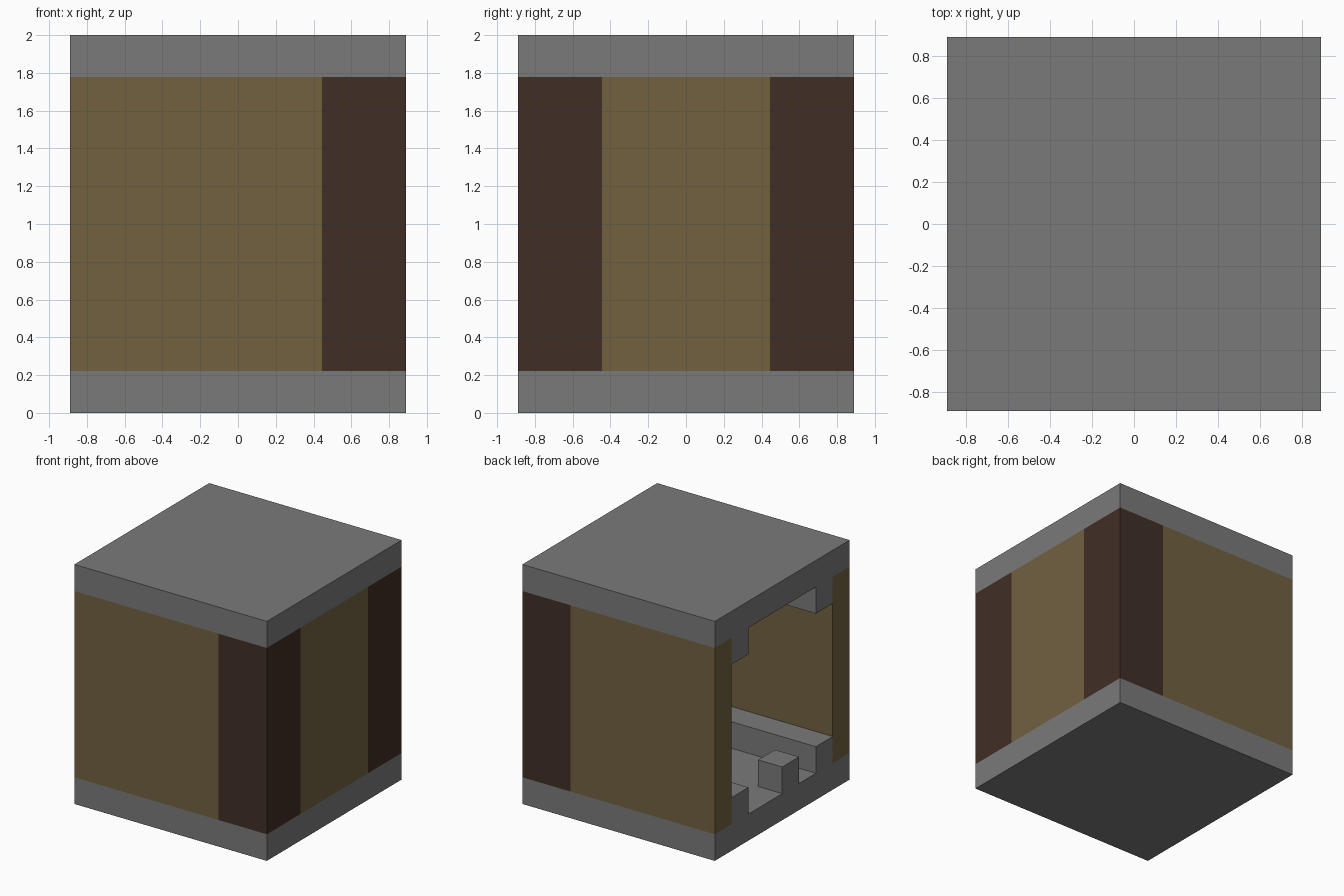
import bpy

cube = bpy.data.objects.get("Cube")
if cube:
    bpy.data.objects.remove(cube, do_unlink=True)

U = 2 / 18  # one block unit; the model is 16 x 16 x 18 units


def material(name, color):
    mat = bpy.data.materials.new(name)
    mat.use_nodes = True
    mat.diffuse_color = (*color, 1)
    mat.node_tree.nodes["Principled BSDF"].inputs["Base Color"].default_value = (*color, 1)
    return mat


stone = material("grey stone", (0.195, 0.195, 0.195))
plank = material("tan wood", (0.167, 0.119, 0.051))
timber = material("dark wood", (0.051, 0.028, 0.019))


def box(name, x, y, z, mat):
    """Box spanning the given (low, high) ranges in block units."""
    spans = (x, y, z)
    bpy.ops.mesh.primitive_cube_add(size=1, location=[(a + b) / 2 * U for a, b in spans])
    obj = bpy.context.object
    obj.name = name
    obj.scale = [(b - a) * U for a, b in spans]
    bpy.ops.object.transform_apply(location=False, rotation=False, scale=True)
    obj.data.materials.append(mat)
    return obj


FULL = (-8, 8)
WALL = (2, 16)

# Floor and roof slabs
box("floor_slab", FULL, FULL, (0, 2), stone)
box("roof_slab", FULL, FULL, (16, 18), stone)

# Front and back: wall, corner pillar, and ledges along floor and roof
for label, s in (("front", -1), ("back", 1)):
    def side(a, b):
        return tuple(sorted((s * a, s * b)))

    box(label + "_wall", (-8, 4), side(6, 8), WALL, plank)
    box(label + "_pillar", (4, 8), side(4, 8), WALL, timber)
    box(label + "_floor_ledge", (-8, 4), side(4, 6), (2, 4), stone)
    box(label + "_roof_ledge", (-8, 4), side(4, 6), (14, 16), stone)

# Closed left side between the pillars
box("left_wall", (6, 8), (-4, 4), WALL, plank)
box("left_floor_ledge", (4, 6), (-4, 4), (2, 4), stone)
box("left_roof_ledge", (4, 6), (-4, 4), (14, 16), stone)

# Small post on the threshold of the open side
box("threshold_post", (-8, -6), (-2, 0), (2, 4), stone)
